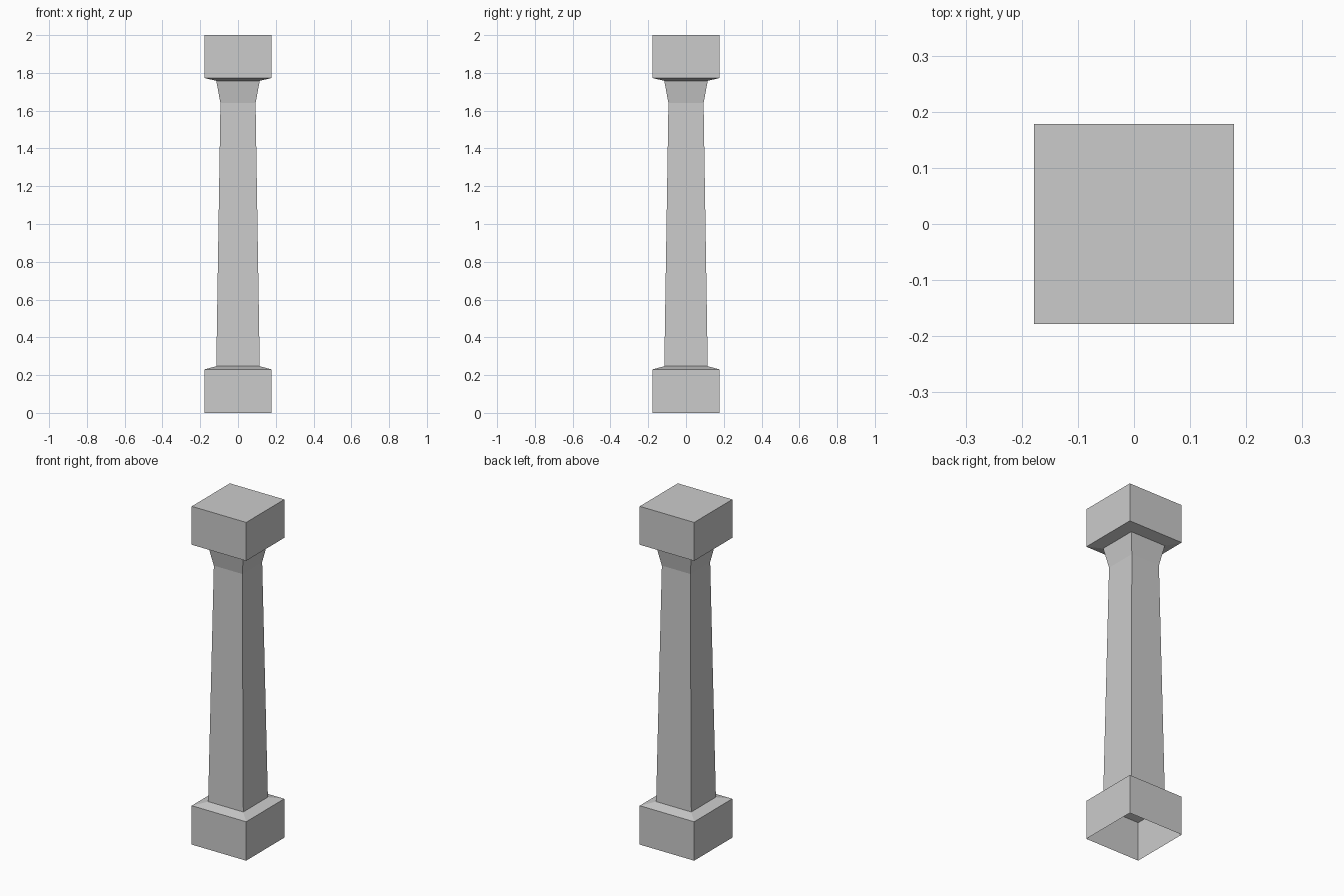
import bpy
import bmesh

cube = bpy.data.objects.get("Cube")
if cube:
    bpy.data.objects.remove(cube, do_unlink=True)

# Plain stone colour
stone = bpy.data.materials.new("grey_stone")
stone.use_nodes = True
stone.diffuse_color = (0.6, 0.6, 0.6, 1)
stone.node_tree.nodes["Principled BSDF"].inputs["Base Color"].default_value = stone.diffuse_color


def square_section(name, profile, cap_top=False):
    """Stack square rings of (half width, height) and bridge them into walls."""
    bm = bmesh.new()
    corners = ((-1, -1), (1, -1), (1, 1), (-1, 1))
    rings = [[bm.verts.new((x * w, y * w, z)) for x, y in corners] for w, z in profile]
    for low, high in zip(rings, rings[1:]):
        for i in range(4):
            j = (i + 1) % 4
            bm.faces.new((low[i], low[j], high[j], high[i]))
    if cap_top:
        bm.faces.new(rings[-1])
    mesh = bpy.data.meshes.new(name)
    bm.to_mesh(mesh)
    bm.free()
    mesh.materials.append(stone)
    obj = bpy.data.objects.new(name, mesh)
    bpy.context.collection.objects.link(obj)
    return obj


# Hollow plinth, open underneath, with a shallow sloped shoulder
square_section("plinth", [(0.178, 0), (0.178, 0.23), (0.115, 0.247)])

# Tapered shaft flaring out at the neck
square_section("shaft", [(0.115, 0.247), (0.093, 1.64), (0.115, 1.758)])

# Square capital block with a sloped underside
square_section("capital", [(0.115, 1.758), (0.178, 1.773), (0.178, 2)], cap_top=True)
